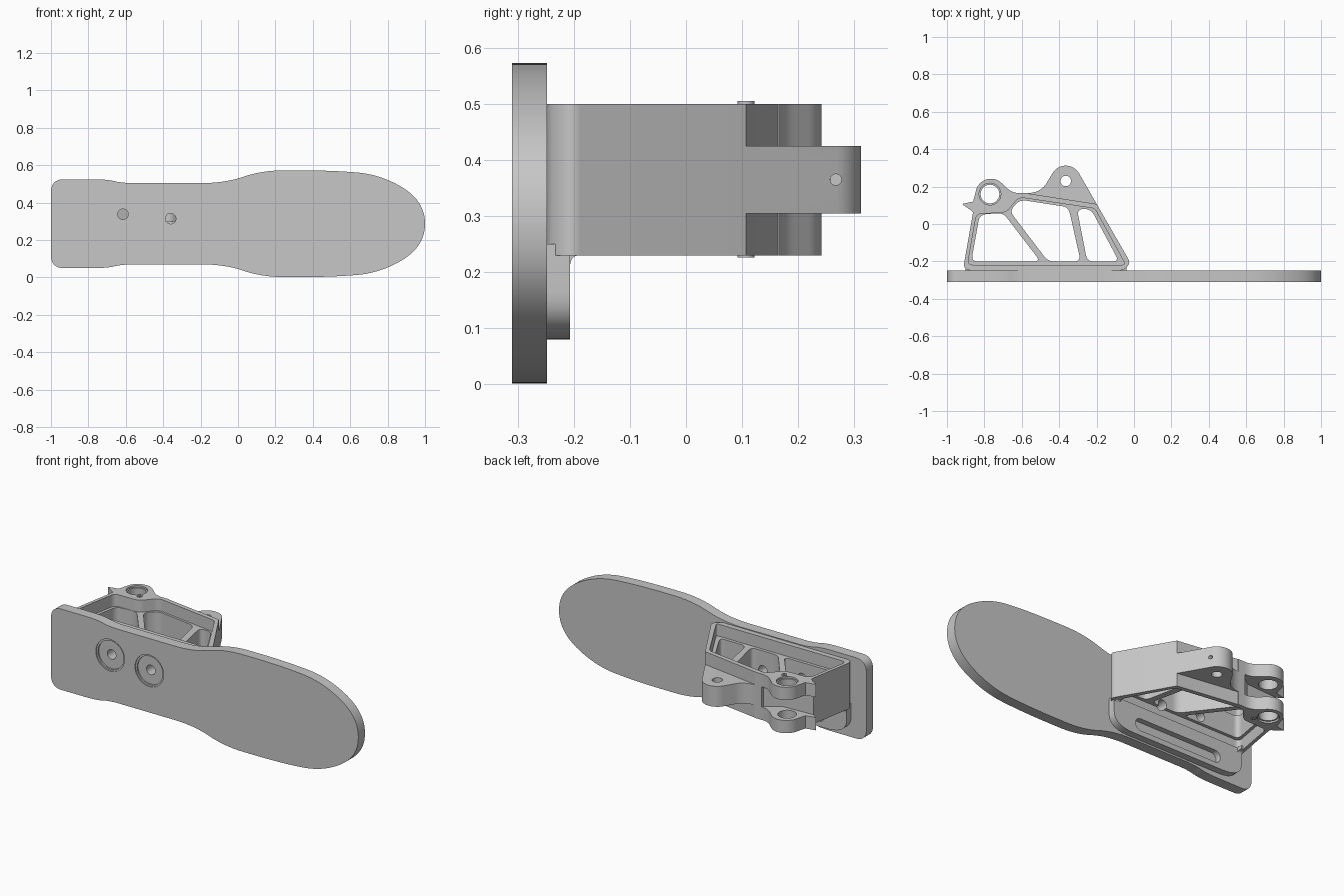
import bpy, bmesh, math
from mathutils import Vector

cube = bpy.data.objects.get("Cube")
if cube:
    bpy.data.objects.remove(cube, do_unlink=True)

grey = bpy.data.materials.new("light grey")
grey.use_nodes = True
COLOUR = (0.57, 0.57, 0.57, 1)
grey.diffuse_color = COLOUR
grey.node_tree.nodes["Principled BSDF"].inputs["Base Color"].default_value = COLOUR


def rounded(corners, steps=10):
    """Round each (u, v, radius) corner of a closed outline; (u, v) stays sharp."""
    out, n = [], len(corners)
    for i, c in enumerate(corners):
        p = Vector(c[:2])
        r = c[2] if len(c) > 2 else 0
        if r == 0:
            out.append(p)
            continue
        ends = []
        for q in (corners[i - 1], corners[(i + 1) % n]):
            d = Vector(q[:2]) - p
            ends.append(p + d.normalized() * min(r, d.length * 0.499))
        for k in range(steps + 1):
            t = k / steps
            out.append(ends[0] * (1 - t) ** 2 + p * 2 * t * (1 - t) + ends[1] * t * t)
    return out


def arc(cx, cy, r, start, end, steps=20):
    angles = [math.radians(start + (end - start) * k / steps) for k in range(steps + 1)]
    return [(cx + r * math.cos(a), cy + r * math.sin(a)) for a in angles]


def prism(name, outline, low, high, axis="z"):
    """Extrude an outline along an axis."""
    place = {"z": lambda u, v, t: (u, v, t),
             "y": lambda u, v, t: (u, t, v),
             "x": lambda u, v, t: (t, u, v)}[axis]
    bm = bmesh.new()
    a = [bm.verts.new(place(p[0], p[1], low)) for p in outline]
    b = [bm.verts.new(place(p[0], p[1], high)) for p in outline]
    bm.faces.new(a)
    bm.faces.new(b)
    for i in range(len(a)):
        bm.faces.new((a[i - 1], a[i], b[i], b[i - 1]))
    bmesh.ops.recalc_face_normals(bm, faces=bm.faces)
    mesh = bpy.data.meshes.new(name)
    bm.to_mesh(mesh)
    bm.free()
    mesh.materials.append(grey)
    ob = bpy.data.objects.new(name, mesh)
    bpy.context.collection.objects.link(ob)
    return ob


def cylinder(name, u, v, r, low, high, axis="z"):
    return prism(name, arc(u, v, r, 0, 360, 40)[:-1], low, high, axis)


def activate(ob):
    bpy.ops.object.select_all(action="DESELECT")
    ob.select_set(True)
    bpy.context.view_layer.objects.active = ob


def cut(ob, cutter):
    cutter.hide_render = True
    mod = ob.modifiers.new("cut", "BOOLEAN")
    mod.operation, mod.solver, mod.object = "DIFFERENCE", "EXACT", cutter
    activate(ob)
    bpy.ops.object.modifier_apply(modifier=mod.name)
    bpy.data.objects.remove(cutter, do_unlink=True)


# Long sole plate, symmetric about its middle line
MID = 0.2875
half = [(-1, 0.525, 0.07), (-0.7, 0.525, 0.08), (-0.62, 0.505, 0.06), (-0.07, 0.505, 0.12),
        (0.13, 0.573, 0.12), (0.5, 0.573, 0.2), (0.77, 0.55, 0.3), (1, 0.405, 0.3)]
lower = [(x, 2 * MID - z, r) for x, z, r in reversed(half)]
sole = prism("sole_plate", rounded(half + lower), -0.31, -0.248, "y")

# Bracket blank: frame, fork knuckle and centre knuckle in one outline
corners = [(-0.05, -0.248, 0.03), (-0.915, -0.248, 0.045), (-0.86, 0.065, 0.01),
           (-0.92, 0.107), (-0.86, 0.12)]
corners += arc(-0.765, 0.16, 0.082, 165, 45)
corners += [(-0.65, 0.165, 0.04), (-0.5, 0.165, 0.08)]
corners += arc(-0.365, 0.23, 0.082, 150, 30)
corners += [(-0.02, -0.205, 0.02)]
bracket = prism("bracket", rounded(corners), 0.23, 0.5)

# Gap of the fork, and steps above and below the centre knuckle
gap = [(-1, 0.075), (-0.87, 0.085), (-0.69, 0.095), (-0.61, 0.15), (-0.585, 0.35), (-1, 0.35)]
cut(bracket, prism("fork_gap", gap, 0.305, 0.425))
step = [(-0.565, 0.163), (-0.2, 0.107), (-0.1, 0.107), (-0.1, 0.4), (-0.565, 0.4)]
for low, high in ((0.425, 0.6), (0.1, 0.305)):
    cut(bracket, prism("knuckle_step", step, low, high))

# Shallow pocket on both faces leaves a raised rim round the webs
pocket = rounded([(-0.89, -0.218, 0.03), (-0.842, 0.055, 0.03), (-0.685, 0.06, 0.03),
                  (-0.615, 0.143, 0.03), (-0.21, 0.083, 0.02), (-0.045, -0.218, 0.02)])
for low, high in ((0.43, 0.6), (0.1, 0.3)):
    cut(bracket, prism("pocket", pocket, low, high))

# Openings between the webs
windows = [
    [(-0.87, -0.2), (-0.825, 0.05), (-0.7, 0.06), (-0.5, -0.2)],
    [(-0.46, -0.2), (-0.665, 0.07), (-0.61, 0.13), (-0.35, 0.09), (-0.285, -0.2)],
    [(-0.25, -0.2), (-0.305, 0.08), (-0.23, 0.08), (-0.08, -0.2)],
]
for window in windows:
    cut(bracket, prism("window", rounded([(x, y, 0.035) for x, y in window]), 0.1, 0.6))

# Pivot holes and the small cross hole
cut(bracket, cylinder("fork_hole", -0.77, 0.16, 0.05, 0.1, 0.6))
for low, high in ((0.49, 0.6), (0.1, 0.24)):
    cut(bracket, cylinder("fork_hole_rim", -0.77, 0.16, 0.058, low, high))
cut(bracket, cylinder("knuckle_hole", -0.365, 0.23, 0.028, 0.1, 0.6))
cut(bracket, cylinder("cross_hole", 0.267, 0.365, 0.01, -0.36, -0.2, "x"))

# Mounting flange with a long slot, below the frame
flange = prism("mounting_flange", rounded([(-0.9, 0.25), (-0.9, 0.08, 0.13), (-0.04, 0.08, 0.13),
                                           (-0.04, 0.25)]), -0.248, -0.207, "y")
slot = arc(-0.72, 0.145, 0.035, 90, 270) + arc(-0.22, 0.145, 0.035, -90, 90)
cut(flange, prism("slot", slot, -0.24, -0.1, "y"))

# Fillets where the end walls meet the flange
fillet = rounded([(-0.24, 0.25), (-0.24, 0.18), (-0.207, 0.18), (-0.207, 0.23, 0.04),
                  (-0.175, 0.23), (-0.175, 0.25)])
parts = [sole, bracket, flange]
for side, x in (("right", -0.9), ("left", -0.075)):
    parts.append(prism(side + "_fillet", fillet, x, x + 0.03, "x"))

# Stepped shallow bores and bolt holes through the sole and frame
for x, z in ((-0.615, 0.338), (-0.36, 0.315)):
    cut(sole, cylinder("bore_rim", x, z, 0.093, -0.4, -0.304, "y"))
    cut(sole, cylinder("bore", x, z, 0.083, -0.4, -0.296, "y"))
    for ob in (sole, bracket):
        cut(ob, cylinder("bolt_hole", x, z, 0.028, -0.4, -0.15, "y"))

# Small screws on the fork
for side, low, high, face in (("upper", 0.45, 0.505, 0.505), ("lower", 0.226, 0.28, 0.226)):
    screw = cylinder(side + "_screw", -0.715, 0.107, 0.015, low, high)
    cut(screw, cylinder("socket", -0.715, 0.107, 0.007, face - 0.01, face + 0.01))
    parts.append(screw)

for ob in parts:
    activate(ob)
    bpy.ops.object.shade_smooth_by_angle(angle=math.radians(30))
